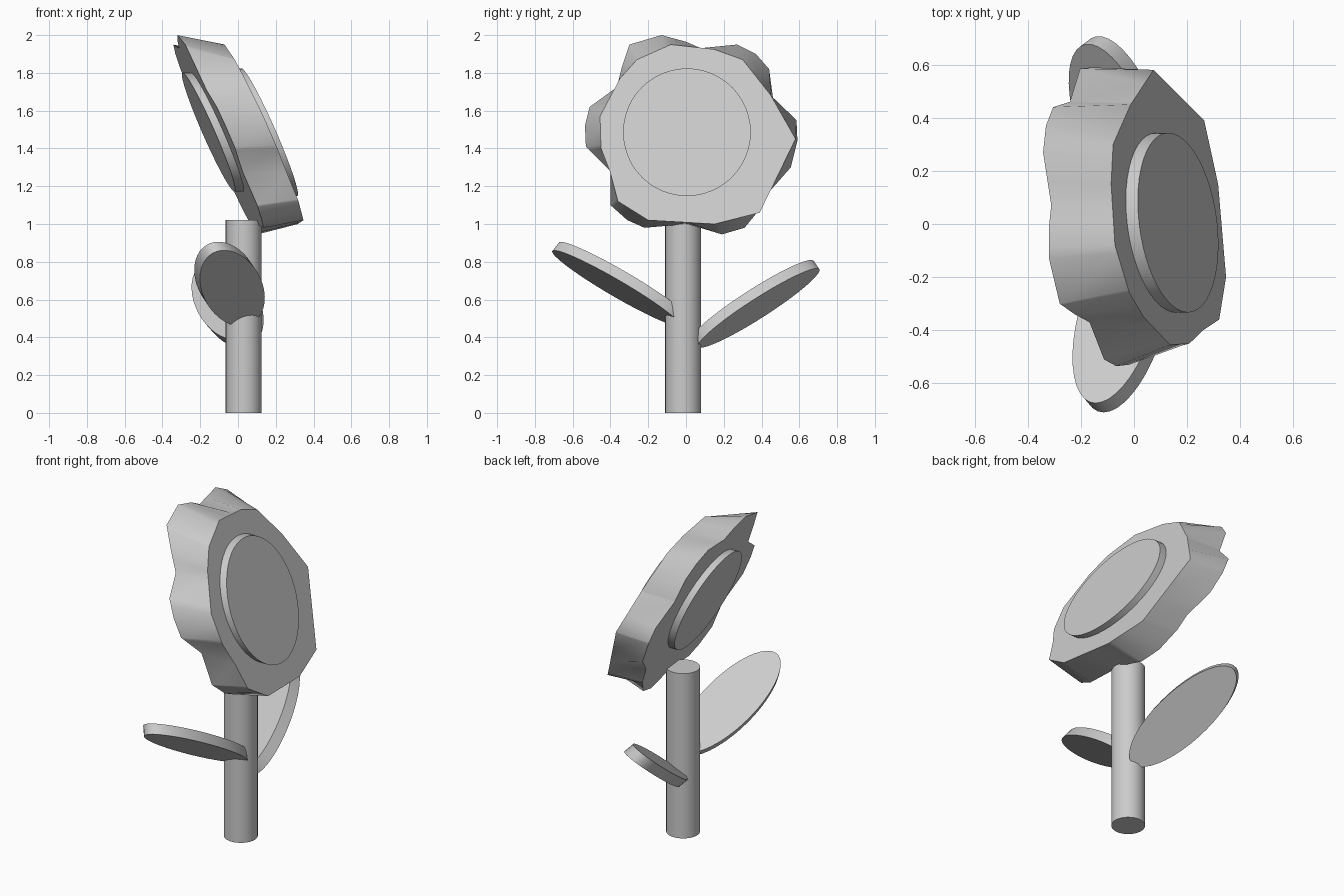
import bpy, bmesh, math
from mathutils import Vector

if "Cube" in bpy.data.objects:
    bpy.data.objects.remove(bpy.data.objects["Cube"])


def loft(name, ring_a, ring_b):
    """Closed solid between two rings with equal point counts."""
    bm = bmesh.new()
    a = [bm.verts.new(p) for p in ring_a]
    b = [bm.verts.new(p) for p in ring_b]
    n = len(a)
    bm.faces.new(a)
    bm.faces.new(b)
    for i in range(n):
        j = (i + 1) % n
        bm.faces.new((a[i], a[j], b[j], b[i]))
    bmesh.ops.recalc_face_normals(bm, faces=bm.faces[:])
    me = bpy.data.meshes.new(name)
    bm.to_mesh(me)
    bm.free()
    ob = bpy.data.objects.new(name, me)
    bpy.context.collection.objects.link(ob)
    bpy.ops.object.select_all(action='DESELECT')
    ob.select_set(True)
    bpy.context.view_layer.objects.active = ob
    bpy.ops.object.shade_smooth_by_angle(angle=math.radians(35))
    return ob


def ellipse(c, a, b, n=40):
    c, a, b = Vector(c), Vector(a), Vector(b)
    return [c + a * math.cos(2 * math.pi * i / n) + b * math.sin(2 * math.pi * i / n)
            for i in range(n)]


def slab(name, c, a, b, t):
    ring = ellipse(c, a, b)
    return loft(name, ring, [p + Vector(t) for p in ring])


def on_head(y, z, depth):
    """Point on a plane parallel to the tilted flower face."""
    return Vector((depth - 0.4355 * (z - 1.485) - 0.11 * y, y, z))


CY, CZ = 0.03, 1.48


def angle(p):
    return math.atan2(p[1] - CZ, p[0] - CY)


def ray_hit(poly, ang):
    """Where a ray from the flower centre leaves the outline."""
    dy, dz = math.cos(ang), math.sin(ang)
    best = 0
    for i, p in enumerate(poly):
        q = poly[(i + 1) % len(poly)]
        ey, ez = q[0] - p[0], q[1] - p[1]
        det = ey * dz - ez * dy
        if abs(det) < 1e-9:
            continue
        py, pz = p[0] - CY, p[1] - CZ
        r = (ey * pz - ez * py) / det
        s = (dy * pz - dz * py) / det
        if -1e-6 <= s <= 1 + 1e-6 and r > best:
            best = r
    return CY + dy * best, CZ + dz * best


# Stem
slab("stem", (0.03, -0.015, 0), (0.095, 0, 0), (0, 0.095, 0), (0, 0, 1.02))

# Petal head: plain front outline, wavy back outline
front = [(0.58, 1.45), (0.39, 1.06), (0.15, 1.0), (-0.2, 1.02), (-0.36, 1.12),
         (-0.40, 1.27), (-0.45, 1.4), (-0.455, 1.57), (-0.35, 1.77),
         (-0.26, 1.87), (-0.08, 1.95), (0.15, 1.925), (0.30, 1.87), (0.45, 1.68)]
back = [(-0.13, 2.0), (0.0, 1.965), (0.07, 1.93), (0.27, 1.95), (0.37, 1.9),
        (0.44, 1.82), (0.46, 1.67), (0.585, 1.55), (0.59, 1.44), (0.555, 1.3),
        (0.43, 1.19), (0.40, 1.09), (0.31, 0.98), (0.19, 0.945), (0.01, 1.0),
        (-0.22, 0.98), (-0.31, 1.02), (-0.4, 1.1), (-0.39, 1.27), (-0.53, 1.41),
        (-0.535, 1.52), (-0.51, 1.62), (-0.37, 1.71), (-0.34, 1.83), (-0.3, 1.95)]
angles = []
for a in sorted(angle(p) for p in front + back):
    if not angles or a - angles[-1] > 0.01:
        angles.append(a)
loft("petals",
     [on_head(*ray_hit(front, a), 0.122) for a in angles],
     [on_head(*ray_hit(back, a), -0.11) for a in angles])

# Raised discs on the front and back of the head
for name, r, d0, d1 in (("flower_centre", 0.338, 0.11, 0.167),
                        ("back_disc", 0.315, -0.10, -0.155)):
    ring = ellipse((0, 0.005, 1.486), (0, r, 0), (0, 0, r), 48)
    loft(name, [on_head(p.y, p.z, d0) for p in ring],
         [on_head(p.y, p.z, d1) for p in ring])

# Leaves: slanted oval slabs
slab("left_leaf", (-0.03, -0.37, 0.66), (-0.06, -0.335, 0.20),
     (0.161, 0.053, 0.02), (-0.03, 0.035, 0.045))
slab("right_leaf", (-0.035, 0.385, 0.555), (-0.06, 0.312, 0.21),
     (0.16, -0.08, 0.01), (-0.04, -0.03, 0.045))
